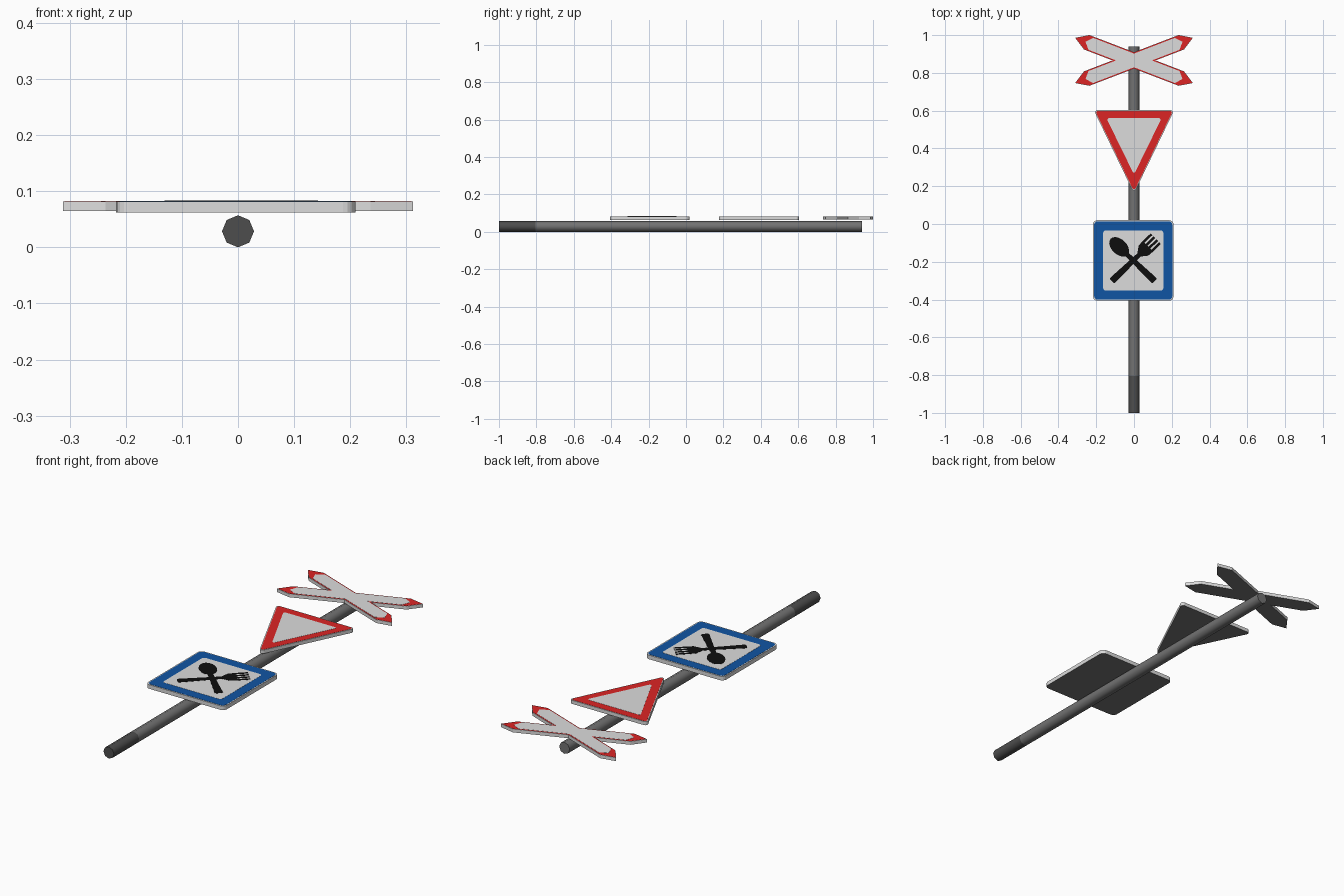
import bpy, bmesh, math
from mathutils import Vector

if "Cube" in bpy.data.objects:
    bpy.data.objects.remove(bpy.data.objects["Cube"])


def material(name, rgb):
    m = bpy.data.materials.new(name)
    m.diffuse_color = (*rgb, 1)
    m.use_nodes = True
    m.node_tree.nodes["Principled BSDF"].inputs["Base Color"].default_value = m.diffuse_color
    return m


WHITE = material("sign white", (0.72, 0.72, 0.72))
RED = material("sign red", (0.72, 0.018, 0.018))
BLUE = material("sign blue", (0.005, 0.09, 0.37))
BLACK = material("symbol black", (0.004, 0.004, 0.004))
STEEL = material("steel grey", (0.17, 0.17, 0.17))
DARK = material("dark foot grey", (0.075, 0.075, 0.075))


def rounded(pts, r, n=4):
    """Round every corner of a convex polygon with an arc of radius r."""
    out = []
    for i, p in enumerate(pts):
        p = Vector(p)
        a = (Vector(pts[i - 1]) - p).normalized()
        b = (Vector(pts[(i + 1) % len(pts)]) - p).normalized()
        half = a.angle(b) / 2
        c = p + (a + b).normalized() * r / math.sin(half)
        s = p + a * r / math.tan(half) - c
        e = p + b * r / math.tan(half) - c
        sweep = s.angle_signed(e)      # clockwise positive
        for k in range(n + 1):
            t = -sweep * k / n
            out.append((c.x + s.x * math.cos(t) - s.y * math.sin(t),
                        c.y + s.x * math.sin(t) + s.y * math.cos(t)))
    return out


def rect(x0, x1, y0, y1):
    return [(x0, y0), (x1, y0), (x1, y1), (x0, y1)]


def turned(pts, angle, centre):
    c, s = math.cos(angle), math.sin(angle)
    return [(centre[0] + x * c - y * s, centre[1] + x * s + y * c) for x, y in pts]


def plate(name, outlines, z0, z1, mat, back=None):
    """Extrude flat outlines from z0 to z1; the underside may have its own colour."""
    bm = bmesh.new()
    for pts in outlines:
        f = bm.faces.new([bm.verts.new((x, y, z0)) for x, y in pts])
        new = bmesh.ops.extrude_face_region(bm, geom=[f], use_keep_orig=True)["geom"]
        bmesh.ops.translate(bm, vec=(0, 0, z1 - z0),
                            verts=[v for v in new if isinstance(v, bmesh.types.BMVert)])
    bmesh.ops.recalc_face_normals(bm, faces=bm.faces)
    me = bpy.data.meshes.new(name)
    me.materials.append(mat)
    if back:
        me.materials.append(back)
        for f in bm.faces:
            f.material_index = int(f.normal.z < -0.5)
    bm.to_mesh(me)
    bm.free()
    ob = bpy.data.objects.new(name, me)
    bpy.context.collection.objects.link(ob)
    return ob


def pole(name, y0, y1, mat):
    bpy.ops.mesh.primitive_cylinder_add(vertices=8, radius=0.0285, depth=y1 - y0,
                                        location=(0, (y0 + y1) / 2, 0.0285),
                                        rotation=(math.pi / 2, 0, 0))
    ob = bpy.context.object
    ob.name = name
    ob.data.materials.append(mat)
    bpy.ops.object.shade_smooth_by_angle(angle=math.radians(50))


# Pole and its dark foot
pole("pole", -0.805, 0.94, STEEL)
pole("pole_foot", -1.0, -0.805, DARK)

Z1, Z2, Z3, Z4 = 0.0815, 0.0822, 0.0829, 0.0836    # stacked paint layers

# Square restaurant sign
C = (-0.004, -0.193)


def square(h, r):
    return turned(rounded(rect(-h, h, -h, h), r), 0, C)


plate("square_sign", [square(0.213, 0.022)], 0.062, Z1, WHITE, STEEL)
plate("square_blue_border", [square(0.207, 0.018)], Z1, Z2, BLUE)
plate("square_white_field", [square(0.159, 0.012)], Z2, Z3, WHITE)

# Spoon and fork symbol, each drawn along +x and turned on the diagonal
bowl = [(0.104 + 0.062 * math.cos(t), 0.04 * math.sin(t))
        for t in (2 * math.pi * k / 20 for k in range(20))]
handle = rounded([(-0.158, -0.019), (0.07, -0.011), (0.07, 0.011), (-0.158, 0.019)], 0.01)
fork_head = rounded([(0.045, -0.014), (0.075, -0.037), (0.108, -0.039),
                     (0.108, 0.039), (0.075, 0.037), (0.045, 0.014)], 0.003)
tines = [rect(0.1, 0.166, y - 0.0065, y + 0.0065) for y in (-0.0325, -0.011, 0.011, 0.0325)]
plate("spoon_symbol", [turned(p, math.radians(136), C) for p in (bowl, handle)], Z3, Z4, BLACK)
plate("fork_symbol", [turned(p, math.radians(44), C) for p in [handle, fork_head] + tines],
      Z3, Z4, BLACK)


# Triangular yield sign
def triangle(w, top, tip, r):
    return rounded([(0, tip), (w, top), (-w, top)], r)


plate("triangle_sign", [triangle(0.213, 0.603, 0.162, 0.012)], 0.064, Z1, WHITE, STEEL)
plate("triangle_red_border", [triangle(0.206, 0.599, 0.172, 0.01)], Z1, Z2, RED)
plate("triangle_white_field", [triangle(0.146, 0.56, 0.262, 0.008)], Z2, Z3, WHITE)


# Crossed warning boards with pointed ends
def cross(shoulder, tip, h):
    arm = [(-tip, 0), (-shoulder, -h), (shoulder, -h), (tip, 0), (shoulder, h), (-shoulder, h)]
    return [turned(arm, math.radians(a), (0, 0.866)) for a in (21, -21)]


plate("cross_boards", cross(0.269, 0.334, 0.041), 0.065, Z1, WHITE, STEEL)
plate("cross_red_edge", cross(0.267, 0.331, 0.039), Z1, Z2, RED)
plate("cross_white_field", cross(0.245, 0.275, 0.034), Z2, Z3, WHITE)
